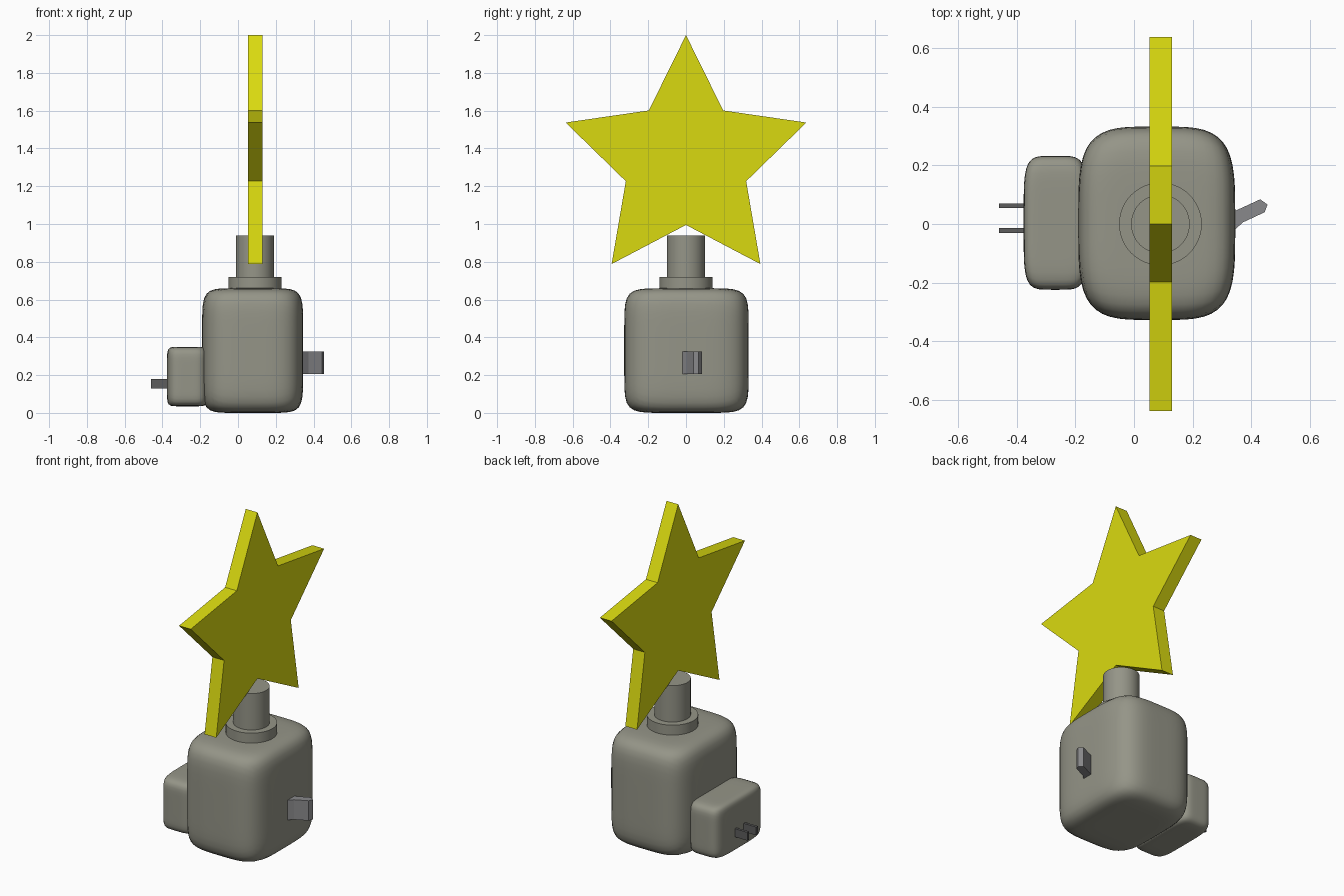
import bpy, bmesh, math
from mathutils import Vector

if "Cube" in bpy.data.objects:
    bpy.data.objects.remove(bpy.data.objects["Cube"])


def material(name, rgb):
    m = bpy.data.materials.new(name)
    m.diffuse_color = (*rgb, 1)
    m.use_nodes = True
    m.node_tree.nodes["Principled BSDF"].inputs["Base Color"].default_value = m.diffuse_color
    return m


SHELL = material("warm_grey", (0.30, 0.30, 0.245))
STAR = material("yellow", (0.70, 0.70, 0.005))
SWITCH = material("grey", (0.25, 0.25, 0.26))
METAL = material("dark_grey", (0.11, 0.11, 0.11))


def finish(name, bm, mat, smooth=False):
    bmesh.ops.recalc_face_normals(bm, faces=bm.faces)
    me = bpy.data.meshes.new(name)
    bm.to_mesh(me)
    bm.free()
    me.materials.append(mat)
    ob = bpy.data.objects.new(name, me)
    bpy.context.collection.objects.link(ob)
    if smooth:
        bpy.ops.object.select_all(action='DESELECT')
        bpy.context.view_layer.objects.active = ob
        ob.select_set(True)
        bpy.ops.object.shade_smooth_by_angle(angle=math.radians(40))
    return ob


def soft_block(name, lo, hi, plan_power, side_power):
    """Cube grid pulled onto a squarish superellipsoid filling lo..hi."""
    lo, hi = Vector(lo), Vector(hi)
    mid, half = (lo + hi) / 2, (hi - lo) / 2
    bm = bmesh.new()
    bmesh.ops.create_cube(bm, size=2)
    bmesh.ops.subdivide_edges(bm, edges=bm.edges[:], cuts=15, use_grid_fill=True)
    for v in bm.verts:
        x, y, z = v.co
        rho = (abs(x) ** plan_power + abs(y) ** plan_power) ** (1 / plan_power)
        p = v.co / (rho ** side_power + abs(z) ** side_power) ** (1 / side_power)
        v.co = mid + Vector(a * b for a, b in zip(p, half))
    return finish(name, bm, SHELL, True)


def extrude(name, points, offset, mat):
    """Solid prism from a closed outline."""
    bm = bmesh.new()
    face = bm.faces.new([bm.verts.new(p) for p in points])
    new = bmesh.ops.extrude_face_region(bm, geom=[face], use_keep_orig=True)["geom"]
    bmesh.ops.translate(bm, vec=offset,
                        verts=[g for g in new if isinstance(g, bmesh.types.BMVert)])
    return finish(name, bm, mat)


def cylinder(name, radius, z0, z1):
    bm = bmesh.new()
    bmesh.ops.create_cone(bm, cap_ends=True, segments=48, radius1=radius,
                          radius2=radius, depth=z1 - z0)
    bmesh.ops.translate(bm, vec=(0.09, 0, (z0 + z1) / 2), verts=bm.verts)
    return finish(name, bm, SHELL, True)


# Housing and plug block
soft_block("body", (-0.19, -0.327, 0.0), (0.345, 0.332, 0.66), 4, 7.5)
soft_block("plug_block", (-0.376, -0.224, 0.035), (-0.16, 0.232, 0.35), 5, 9)

# Collar and post under the star
cylinder("collar", 0.141, 0.64, 0.72)
cylinder("post", 0.10, 0.60, 0.94)

# Five-pointed star
outline = []
for i in range(10):
    r = 0.335 if i % 2 else 0.67
    a = math.pi / 2 + i * math.pi / 5
    outline.append((0.052, r * math.cos(a), 1.33 + r * math.sin(a)))
extrude("star", outline, (0.078, 0, 0), STAR)

# Tilted switch lever
lever = [(0.32, -0.035), (0.345, -0.018), (0.372, 0.006), (0.445, 0.04),
         (0.455, 0.066), (0.43, 0.084), (0.345, 0.045), (0.32, 0.034)]
extrude("switch", [(x, y, 0.205) for x, y in lever], (0, 0, 0.12), SWITCH)

# Two plug prongs
for side, y in (("left", 0.054), ("right", -0.03)):
    prong = [(-0.46, y, 0.13), (-0.35, y, 0.13), (-0.35, y, 0.18), (-0.46, y, 0.18)]
    extrude("prong_" + side, prong, (0, 0.016, 0), METAL)
